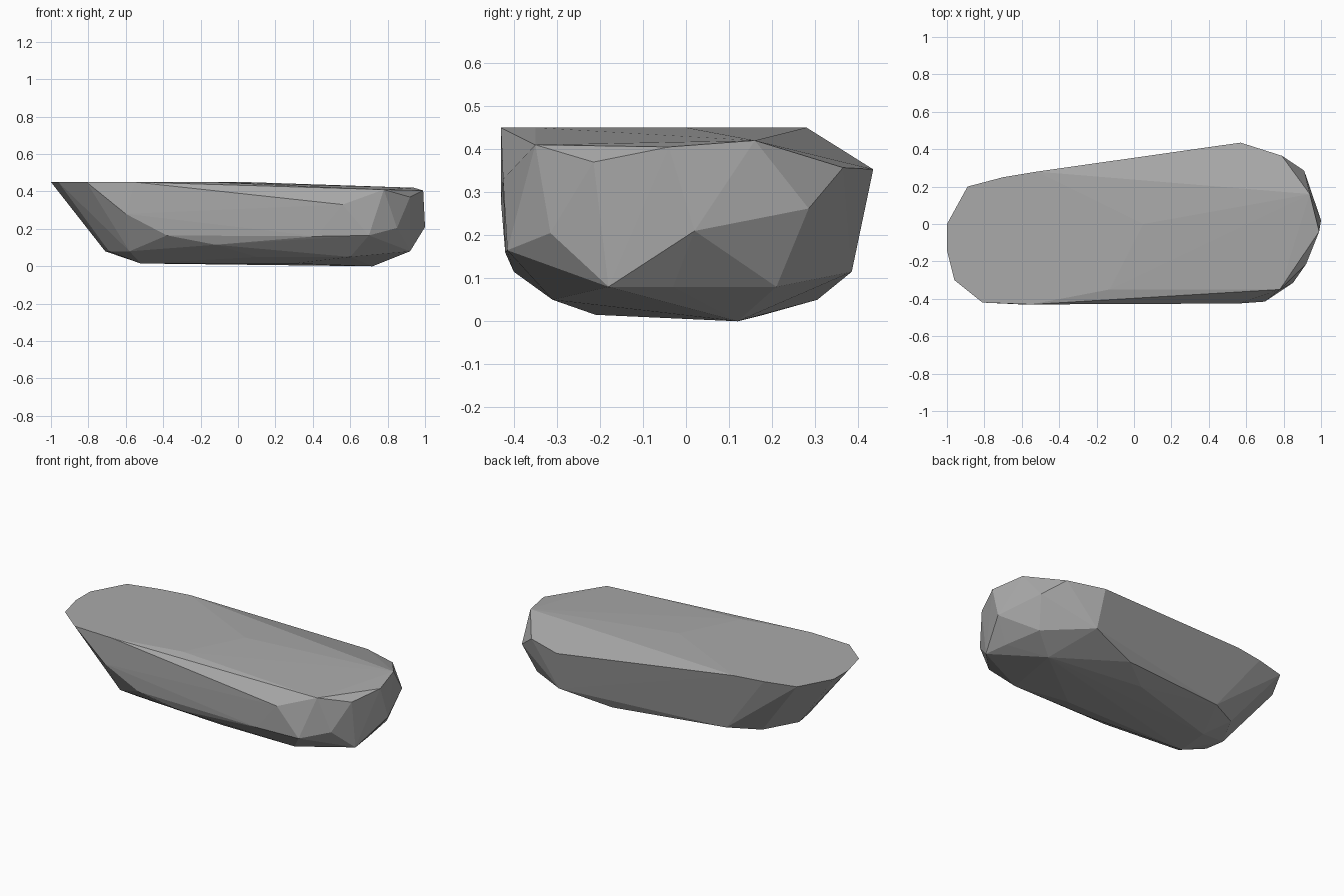
import bpy
import bmesh
from mathutils import Vector

default_cube = bpy.data.objects.get("Cube")
if default_cube:
    bpy.data.objects.remove(default_cube, do_unlink=True)


def make_material(name, shade):
    material = bpy.data.materials.new(name)
    material.use_nodes = True
    colour = (shade, shade, shade, 1)
    material.diffuse_color = colour
    shader = next(node for node in material.node_tree.nodes if node.type == "BSDF_PRINCIPLED")
    shader.inputs["Base Color"].default_value = colour
    shader.inputs["Roughness"].default_value = 1
    return material


def level(height, outline):
    """Lift a flat outline to one height."""
    return [Vector((x, y, height)) for x, y in outline]


def make_rock(name, corners, material):
    """Wrap the chiselled corners in a faceted convex skin."""
    mesh = bpy.data.meshes.new(name)
    builder = bmesh.new()
    for corner in corners:
        builder.verts.new(corner)
    hull = bmesh.ops.convex_hull(builder, input=builder.verts)
    unused = [item for item in hull["geom_interior"] if isinstance(item, bmesh.types.BMVert)]
    bmesh.ops.delete(builder, geom=unused, context="VERTS")
    bmesh.ops.recalc_face_normals(builder, faces=builder.faces)
    for face in builder.faces:
        face.smooth = False
    builder.to_mesh(mesh)
    builder.free()
    mesh.materials.append(material)
    rock = bpy.data.objects.new(name, mesh)
    bpy.context.collection.objects.link(rock)
    return rock


# Flat plateau on top, narrowing towards the overhanging end
plateau = level(.45, [(-1, 0), (-1, -.14), (-.96, -.3), (-.81, -.42), (-.55, -.43),
                      (-.13, -.35), (.05, 0), (-.52, .28), (-.7, .25), (-.89, .2)])

# Dropped rim around the blunt end
blunt_rim = [Vector(corner) for corner in [
    (.57, .435, .353), (.79, .365, .357), (.94, .16, .42), (.99, -.04, .405),
    (.92, -.215, .37), (.78, -.35, .41), (.56, -.425, .33)]]

# Bulging corners of the blunt end and the front side
bulge = [Vector(corner) for corner in [
    (.91, .285, .262), (1, .02, .21), (.85, -.315, .205),
    (.7, -.415, .165), (.42, -.42, .16), (-.38, -.42, .165), (-.6, -.43, .28)]]

# Bevelled belt where the sides turn under
belt = level(.08, [(.92, -.18), (.9, -.03), (.86, .21), (-.42, .21),
                   (-.6, .12), (-.71, -.08), (-.69, -.2), (-.58, -.31)])
belt += level(.115, [(.59, .385), (-.12, -.4)])

# Shallow rounded underside
underside = level(.05, [(.285, .305), (.6, -.31), (.1, -.31)])
underside += level(.015, [(-.52, -.21), (-.5, 0), (.3, -.21), (.1, .18)])
underside += level(0, [(.72, .12)])

stone = make_material("grey stone", .4)
make_rock("flat_rock", plateau + blunt_rim + bulge + belt + underside, stone)
